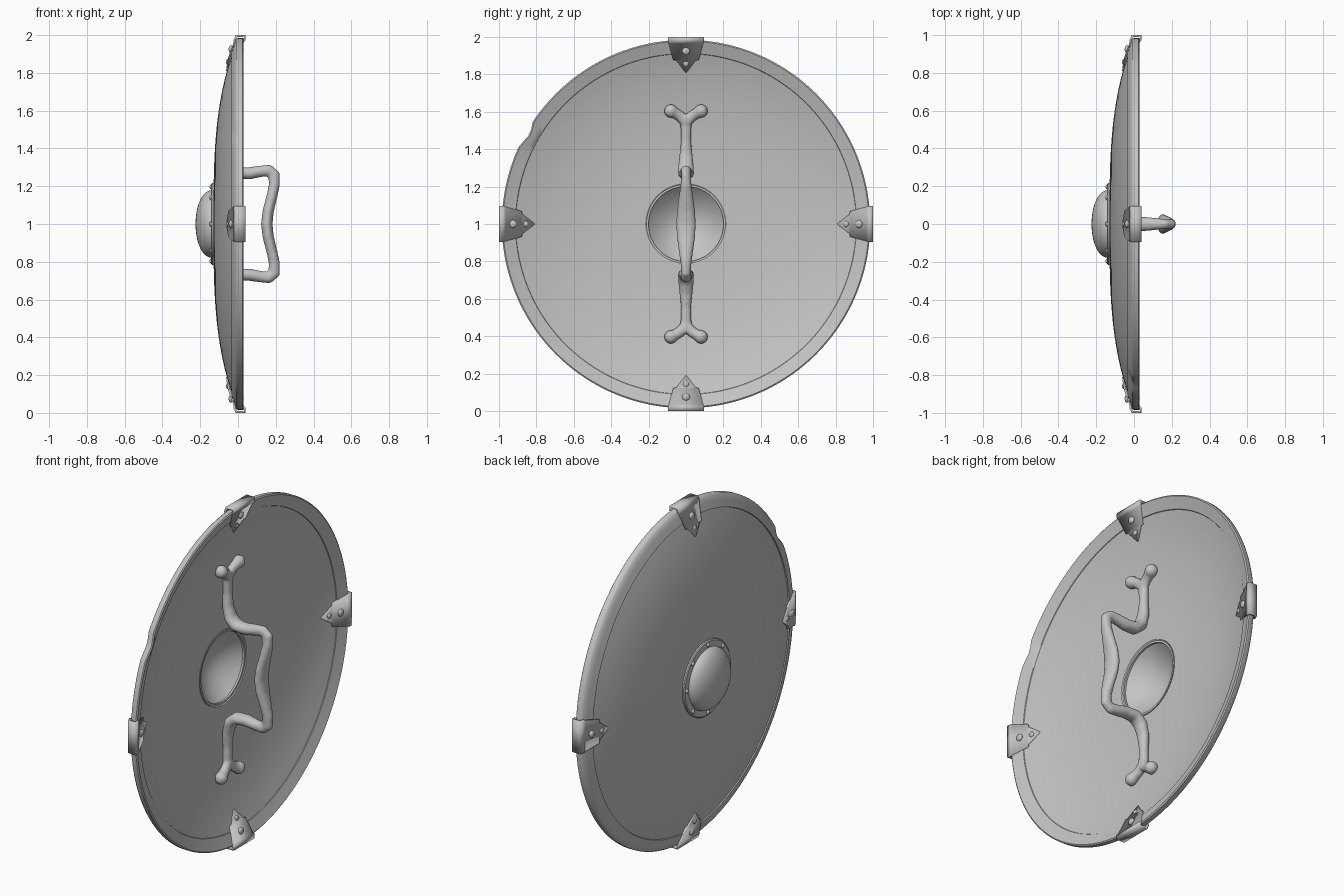
import bpy, bmesh, math
from mathutils import Vector, Matrix

if "Cube" in bpy.data.objects:
    bpy.data.objects.remove(bpy.data.objects["Cube"])

CENTRE = Vector((0, 0, 1))
TAU = 2 * math.pi

grey = bpy.data.materials.new("plain grey")
grey.diffuse_color = (0.55, 0.55, 0.55, 1)
grey.use_nodes = True
grey.node_tree.nodes["Principled BSDF"].inputs["Base Color"].default_value = grey.diffuse_color


def outer(r):
    """x of the convex face at radius r"""
    return -0.13 + 0.13 * (r / 0.985) ** 3.1


def inner(r):
    """x of the hollow face at radius r"""
    return outer(r) + 0.03


def finish(name, bm, angle=35):
    bmesh.ops.remove_doubles(bm, verts=bm.verts, dist=1e-5)
    bmesh.ops.recalc_face_normals(bm, faces=bm.faces)
    bmesh.ops.translate(bm, verts=bm.verts, vec=CENTRE)
    mesh = bpy.data.meshes.new(name)
    bm.to_mesh(mesh)
    bm.free()
    mesh.materials.append(grey)
    ob = bpy.data.objects.new(name, mesh)
    bpy.context.collection.objects.link(ob)
    bpy.ops.object.select_all(action='DESELECT')
    ob.select_set(True)
    bpy.context.view_layer.objects.active = ob
    bpy.ops.object.shade_smooth_by_angle(angle=math.radians(angle))
    return ob


def lathe(profile, closed, steps):
    """Turn (radius, x) points about the x axis"""
    bm = bmesh.new()
    vs = [bm.verts.new((x, 0, r)) for r, x in profile]
    n = len(vs)
    es = [bm.edges.new((vs[i], vs[(i + 1) % n])) for i in range(n if closed else n - 1)]
    bmesh.ops.spin(bm, geom=vs + es, cent=(0, 0, 0), axis=(1, 0, 0),
                   angle=TAU, steps=steps, use_duplicate=False)
    bmesh.ops.remove_doubles(bm, verts=bm.verts, dist=1e-5)
    return bm


def loft(bm, rows, sides=12):
    """Tube through rows of (centre, radius in path plane, radius across)"""
    rings = []
    for i, (c, ra, rb) in enumerate(rows):
        t = (rows[min(i + 1, len(rows) - 1)][0] - rows[max(i - 1, 0)][0]).normalized()
        across = Vector((0, 1, 0))
        across = (across - t * across.dot(t)).normalized()
        normal = t.cross(across)
        rings.append([bm.verts.new(c + normal * ra * math.cos(TAU * k / sides)
                                   + across * rb * math.sin(TAU * k / sides))
                      for k in range(sides)])
    for a, b in zip(rings, rings[1:]):
        for k in range(sides):
            j = (k + 1) % sides
            bm.faces.new((a[k], a[j], b[j], b[k]))
    bm.faces.new(rings[0])
    bm.faces.new(rings[-1])


def ball(bm, pos, radius, scale=(1, 1, 1)):
    m = Matrix.Translation(pos) @ Matrix.Diagonal((*scale, 1))
    bmesh.ops.create_uvsphere(bm, u_segments=16, v_segments=10, radius=radius, matrix=m)


# Shield disc: dished plate with a slightly raised rim band
radii = [0.2 + 0.71 * i / 14 for i in range(15)]
profile = [(r, outer(r)) for r in radii]
profile += [(0.912, outer(0.912) - 0.007), (0.95, outer(0.95) - 0.007),
            (0.978, -0.01), (0.985, 0.0), (0.985, 0.025), (0.978, 0.03),
            (0.95, inner(0.95) + 0.003), (0.912, inner(0.912) + 0.003)]
profile += [(r, inner(r)) for r in reversed(radii)]
bm = lathe(profile, True, 160)
chip = math.atan2(0.49, -0.86)
for v in bm.verts:                      # small chip in the rim edge
    r = math.hypot(v.co.y, v.co.z)
    d = abs(math.atan2(v.co.z, v.co.y) - chip) / 0.065
    if r > 0.93 and d < 1:
        f = 1 - 0.02 * (1 - d * d)
        v.co.y *= f
        v.co.z *= f
finish("shield_disc", bm)

# Central boss: hollow dome with a flat flange
N = 12
profile = []
for i in range(N + 1):
    r = 0.212 * i / N
    profile.append((r, -0.098 - 0.114 * (1 - (i / N) ** 2)))
profile += [(0.218, -0.094), (0.218, -0.137), (0.212, -0.142)]
for i in range(N + 1):
    a = math.pi / 2 * i / N
    profile.append((0.178 * math.cos(a), -0.142 - 0.083 * math.sin(a)))
finish("boss", lathe(profile, False, 64))

# Boss rivets
bm = bmesh.new()
for k in range(8):
    a = TAU * k / 8
    ball(bm, Vector((-0.141, 0.197 * math.cos(a), 0.197 * math.sin(a))), 0.013, (0.8, 1, 1))
finish("boss_rivets", bm)

# Rim clamps: tapered straps folded over the rim, pointed at both ends
for name, angle in (("top", 0), ("left", 90), ("bottom", 180), ("right", 270)):
    turn = Matrix.Rotation(math.radians(angle), 3, 'X')
    rows = [(0.81, inner(0.81) + 0.002, 0.003), (0.875, inner(0.875) + 0.01, 0.052),
            (0.876, inner(0.876) + 0.01, 0.068), (0.965, 0.032, 0.092),
            (0.972, 0.04, 0.096), (1.0, 0.04, 0.096),
            (1.0, -0.012, 0.096), (0.972, -0.024, 0.096), (0.965, -0.022, 0.092),
            (0.876, outer(0.876) - 0.014, 0.068), (0.875, outer(0.875) - 0.014, 0.052),
            (0.81, outer(0.81) - 0.004, 0.003)]
    bm = bmesh.new()
    edge = [(bm.verts.new((x, -w, r)), bm.verts.new((x, w, r))) for r, x, w in rows]
    for a, b in zip(edge, edge[1:]):
        bm.faces.new((a[0], a[1], b[1], b[0]))
    bmesh.ops.transform(bm, matrix=turn.to_4x4(), verts=bm.verts)
    bmesh.ops.recalc_face_normals(bm, faces=bm.faces)
    # make sure the fold faces outward so the strap thickens towards the rim
    radial = turn @ Vector((0, 0, 1))
    fold = max(bm.faces, key=lambda f: f.calc_center_median().dot(radial))
    flip = fold.normal.dot(radial) < 0
    ob = finish(name + "_clamp", bm, 25)
    if flip:
        ob.data.flip_normals()
    mod = ob.modifiers.new("thickness", 'SOLIDIFY')
    mod.thickness = 0.012
    mod.offset = -1

    # two rivets on each face of the clamp
    bm = bmesh.new()
    for r, size, lift in ((0.925, 0.021, 0.011), (0.858, 0.016, 0.006)):
        for x in (inner(r) + lift, outer(r) - lift - 0.003):
            ball(bm, turn @ Vector((x, 0, r)), size, (0.6, 1, 1))
    finish(name + "_clamp_rivets", bm)

# Handle: bent grip with a forked, bone-like foot at each end
half = [(-0.06, 0.58, 0.026, 0.034), (-0.066, 0.53, 0.025, 0.031),
        (-0.068, 0.45, 0.026, 0.027), (-0.064, 0.37, 0.03, 0.036),
        (-0.045, 0.305, 0.035, 0.043), (-0.005, 0.27, 0.034, 0.044),
        (0.06, 0.268, 0.033, 0.038), (0.12, 0.279, 0.031, 0.032),
        (0.165, 0.283, 0.032, 0.027), (0.19, 0.262, 0.034, 0.025),
        (0.193, 0.21, 0.03, 0.03), (0.178, 0.14, 0.029, 0.04),
        (0.16, 0.07, 0.03, 0.05)]
rows = half + [(0.152, 0, 0.031, 0.054)] + [(x, -z, a, b) for x, z, a, b in reversed(half)]
bm = bmesh.new()
loft(bm, [(Vector((x, 0, z)), a, b) for x, z, a, b in rows])
for sz in (1, -1):
    for sy in (1, -1):
        loft(bm, [(Vector((-0.062, 0, sz * 0.54)), 0.024, 0.026),
                  (Vector((-0.06, sy * 0.03, sz * 0.575)), 0.026, 0.03),
                  (Vector((-0.056, sy * 0.06, sz * 0.594)), 0.03, 0.03),
                  (Vector((-0.054, sy * 0.08, sz * 0.602)), 0.031, 0.031)])
        ball(bm, Vector((-0.052, sy * 0.081, sz * 0.604)), 0.037)
ob = finish("handle", bm, 180)
mod = ob.modifiers.new("blend", 'REMESH')
mod.mode = 'VOXEL'
mod.voxel_size = 0.008
mod.use_smooth_shade = True
mod = ob.modifiers.new("soften", 'SMOOTH')
mod.factor = 0.5
mod.iterations = 6
